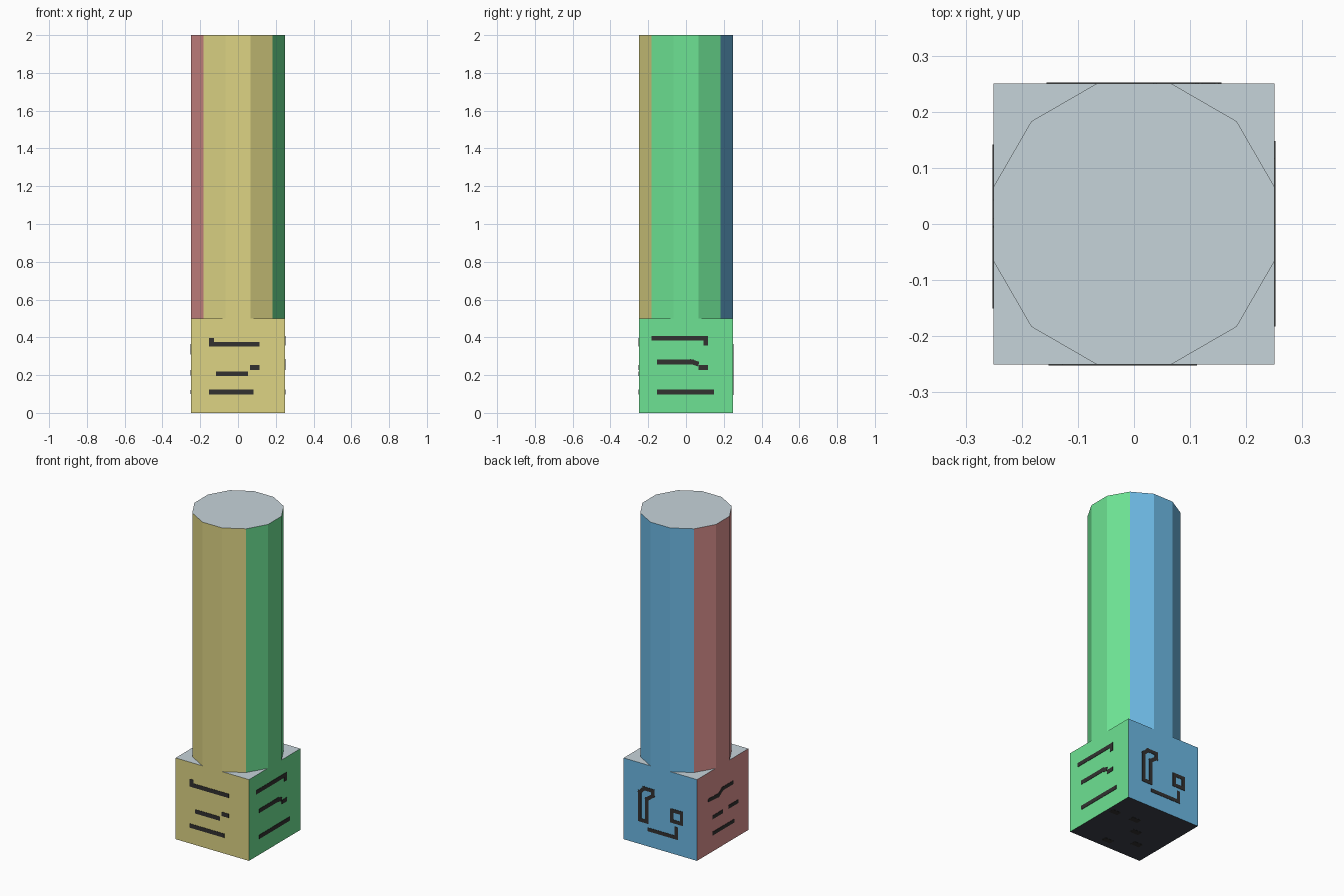
import bpy, bmesh, math
from mathutils import Vector

if "Cube" in bpy.data.objects:
    bpy.data.objects.remove(bpy.data.objects["Cube"])


def srgb(r, g, b):
    f = lambda c: c / 12.92 if c <= 0.04045 else ((c + 0.055) / 1.055) ** 2.4
    return (f(r / 255), f(g / 255), f(b / 255), 1)


COLOURS = [("front_yellow", (221, 212, 132)), ("right_green", (109, 226, 147)),
           ("back_blue", (109, 185, 228)), ("left_red", (220, 145, 143)),
           ("top_grey", (198, 211, 218)), ("bottom_dark", (60, 65, 74)),
           ("mark_charcoal", (50, 49, 48))]
MATS = []
for name, c in COLOURS:
    m = bpy.data.materials.new(name)
    m.diffuse_color = srgb(*c)
    m.use_nodes = True
    m.node_tree.nodes["Principled BSDF"].inputs["Base Color"].default_value = m.diffuse_color
    MATS.append(m)

DIRS = [Vector(d) for d in ((0, -1, 0), (1, 0, 0), (0, 1, 0), (-1, 0, 0), (0, 0, 1), (0, 0, -1))]


def finish(name, bm, mats):
    bmesh.ops.recalc_face_normals(bm, faces=bm.faces)
    if len(mats) > 1:  # colour each face by the direction it mostly faces
        for f in bm.faces:
            f.normal_update()
            f.material_index = max(range(6), key=lambda i: f.normal.dot(DIRS[i]))
    me = bpy.data.meshes.new(name)
    bm.to_mesh(me)
    bm.free()
    for m in mats:
        me.materials.append(m)
    ob = bpy.data.objects.new(name, me)
    bpy.context.collection.objects.link(ob)


def prism(bm, pts, offset):
    f = bm.faces.new([bm.verts.new(p) for p in pts])
    r = bmesh.ops.extrude_face_region(bm, geom=[f])
    bmesh.ops.translate(bm, vec=offset, verts=[v for v in r["geom"] if isinstance(v, bmesh.types.BMVert)])


# Square base block
bm = bmesh.new()
prism(bm, [(-.25, -.25, 0), (.25, -.25, 0), (.25, .25, 0), (-.25, .25, 0)], (0, 0, .5))
finish("base_block", bm, MATS[:6])

# Twelve-sided column, flats flush with the block sides
R = .25 / math.cos(math.radians(15))
ring = [(R * math.cos(math.radians(15 + 30 * k)), R * math.sin(math.radians(15 + 30 * k)), .5) for k in range(12)]
bm = bmesh.new()
prism(bm, ring, (0, 0, 1.5))
finish("column", bm, MATS[:6])


def marks(name, side, strokes, w=.025, depth=.002):
    """Thin painted dashes along (u, height) polylines on one side of the block."""
    n = DIRS[side]
    if side < 4:
        right, up, origin = Vector((-n.y, n.x, 0)), Vector((0, 0, 1)), n * .25
    else:
        right, up, origin = Vector((1, 0, 0)), Vector((0, 1, 0)), Vector()
    bm = bmesh.new()
    for path in strokes:
        for a, b in zip(path, path[1:]):
            a, b = Vector(a), Vector(b)
            d = (b - a).normalized() * w / 2
            s = Vector((-d.y, d.x))
            quad = [a - d - s, b + d - s, b + d + s, a - d + s]
            prism(bm, [origin + right * q.x + up * q.y for q in quad], n * depth)
    finish(name, bm, [MATS[6]])


# Painted dashes on the block
marks("front_dashes", 0, [[(-.14, .385), (-.14, .363), (.10, .363)], [(-.105, .207), (.04, .207)],
                          [(.075, .24), (.10, .24)], [(-.14, .11), (.07, .11)]])
marks("right_dashes", 1, [[(-.17, .395), (.105, .395), (.105, .37)], [(-.14, .27), (.03, .27), (.055, .262)],
                          [(.08, .24), (.105, .24)], [(-.14, .11), (.135, .11)]])
marks("back_dashes", 2, [[(-.14, .15), (-.14, .32), (-.11, .35), (-.05, .35), (-.05, .32),
                          (-.09, .29), (-.09, .15), (-.14, .15)],
                         [(-.075, .105), (.11, .105), (.11, .16)],
                         [(.08, .20), (.08, .265), (.145, .265), (.145, .20), (.08, .20)]], .022)
marks("left_dashes", 3, [[(-.13, .33), (-.04, .325), (.0, .35), (.09, .35)], [(-.09, .21), (-.01, .21)],
                         [(.065, .215), (.14, .215)], [(-.09, .11), (.1, .11)]], .022)
marks("underside_spots", 5, [[(x - .012, y), (x + .012, y)] for x, y in
                             ((.2, .075), (.06, .08), (-.03, -.02), (.03, -.19), (-.12, -.12))], .035, .001)
